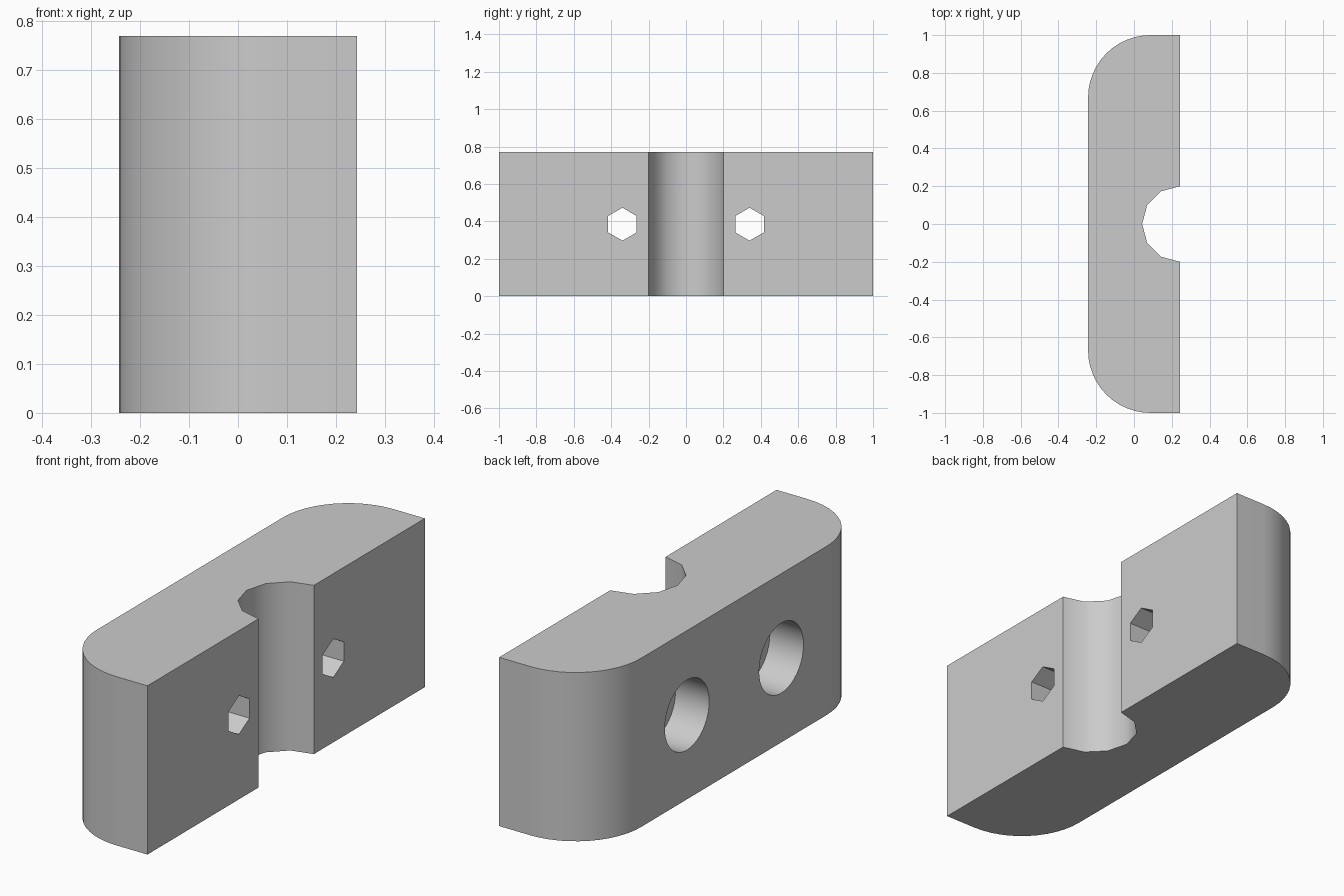
import bpy
import bmesh
from math import pi, sin, cos, radians
from mathutils import Matrix

if "Cube" in bpy.data.objects:
    bpy.data.objects.remove(bpy.data.objects["Cube"], do_unlink=True)

HALF_X, HALF_Y, HEIGHT = 0.243, 1.0, 0.77
CORNER_R, GROOVE_R = 0.33, 0.2
HOLE_Y, HOLE_Z = 0.34, HEIGHT / 2
HEX_R, BORE_R, BORE_DEPTH = 0.088, 0.16, 0.17

grey = bpy.data.materials.new("plain grey")
grey.use_nodes = True
colour = (0.6, 0.6, 0.6, 1)
grey.diffuse_color = colour
grey.node_tree.nodes["Principled BSDF"].inputs["Base Color"].default_value = colour


def make_object(name, bm):
    bmesh.ops.recalc_face_normals(bm, faces=bm.faces[:])
    mesh = bpy.data.meshes.new(name)
    bm.to_mesh(mesh)
    bm.free()
    mesh.materials.append(grey)
    obj = bpy.data.objects.new(name, mesh)
    bpy.context.collection.objects.link(obj)
    return obj


def arc(cx, cy, r, start, end, steps):
    angles = [radians(start + (end - start) * i / steps) for i in range(steps + 1)]
    return [(cx + r * cos(a), cy + r * sin(a)) for a in angles]


def drill(block, radius, sides, x0, x1, y):
    """Cut a prism running along x out of the block."""
    bm = bmesh.new()
    place = (Matrix.Translation(((x0 + x1) / 2, y, HOLE_Z))
             @ Matrix.Rotation(pi / 2, 4, 'Y') @ Matrix.Rotation(0, 4, 'Z'))
    bmesh.ops.create_cone(bm, cap_ends=True, segments=sides, radius1=radius,
                          radius2=radius, depth=x1 - x0, matrix=place)
    # A vertex must point straight up
    top = max(v.co.z for v in bm.verts)
    if top < HOLE_Z + radius * 0.99:
        bmesh.ops.rotate(bm, verts=bm.verts[:], cent=(0, y, HOLE_Z),
                         matrix=Matrix.Rotation(pi / sides, 3, 'X'))
    cutter = make_object("hole_cutter", bm)
    cutter.hide_render = True
    mod = block.modifiers.new("hole", 'BOOLEAN')
    mod.operation, mod.solver, mod.object = 'DIFFERENCE', 'EXACT', cutter
    bpy.ops.object.modifier_apply(modifier=mod.name)
    bpy.data.objects.remove(cutter, do_unlink=True)


# Block outline: groove on the +x side, two rounded corners on the -x side
cx, cy = CORNER_R - HALF_X, HALF_Y - CORNER_R
outline = [(HALF_X, -HALF_Y)]
outline += arc(HALF_X, 0, GROOVE_R, 270, 90, 6)
outline += [(HALF_X, HALF_Y)]
outline += arc(cx, cy, CORNER_R, 90, 180, 12)
outline += arc(cx, -cy, CORNER_R, 180, 270, 12)

bm = bmesh.new()
base = bm.faces.new([bm.verts.new((x, y, 0)) for x, y in outline])
walls = bmesh.ops.extrude_face_region(bm, geom=[base], use_keep_orig=True)
top_verts = [g for g in walls["geom"] if isinstance(g, bmesh.types.BMVert)]
bmesh.ops.translate(bm, verts=top_verts, vec=(0, 0, HEIGHT))
block = make_object("clamp_block", bm)
bpy.context.view_layer.objects.active = block
block.select_set(True)

# Six-sided through holes with round counterbores from the -x side
for side in (-1, 1):
    drill(block, HEX_R, 6, -HALF_X - 0.1, HALF_X + 0.1, side * HOLE_Y)
    drill(block, BORE_R, 40, -HALF_X - 0.1, -HALF_X + BORE_DEPTH, side * HOLE_Y)

bpy.ops.object.shade_smooth_by_angle(angle=radians(40))
normals = block.modifiers.new("flat_sides", 'WEIGHTED_NORMAL')
normals.keep_sharp = True
